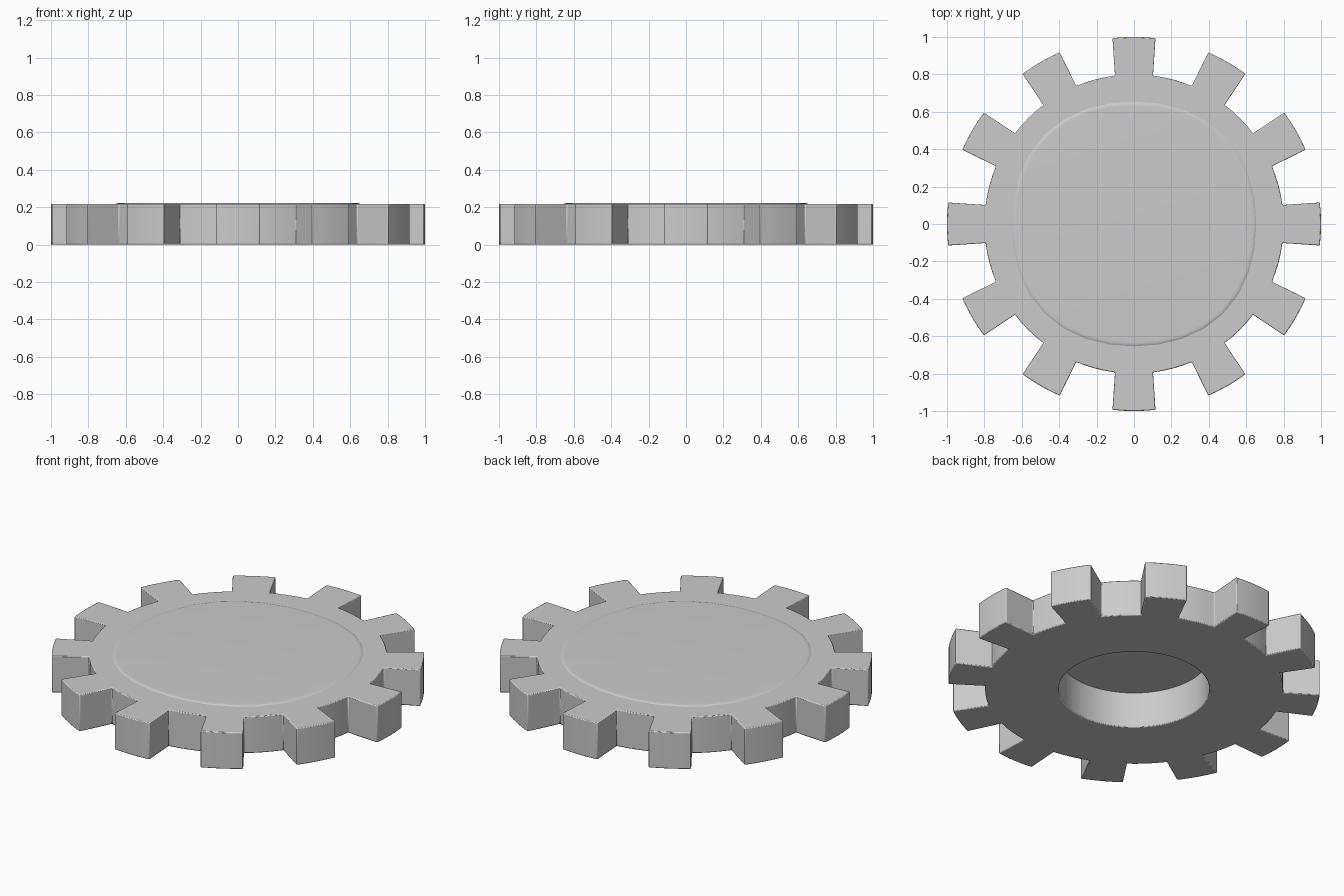
import bpy, bmesh
from math import radians, cos, sin, pi

if "Cube" in bpy.data.objects:
    bpy.data.objects.remove(bpy.data.objects["Cube"])

TEETH = 12
HEIGHT = 0.217


def polar(r, a, z):
    return (r * cos(a), r * sin(a), z)


def finish(name, bm, bevel=0.0):
    bmesh.ops.recalc_face_normals(bm, faces=bm.faces)
    mesh = bpy.data.meshes.new(name)
    bm.to_mesh(mesh)
    bm.free()
    obj = bpy.data.objects.new(name, mesh)
    bpy.context.collection.objects.link(obj)
    if bevel:
        mod = obj.modifiers.new("edge_bevel", 'BEVEL')
        mod.width = bevel
        mod.segments = 2
        mod.limit_method = 'ANGLE'
        mod.angle_limit = radians(40)
    bpy.ops.object.select_all(action='DESELECT')
    obj.select_set(True)
    bpy.context.view_layer.objects.active = obj
    bpy.ops.object.shade_smooth_by_angle(angle=radians(30))
    return obj


def bridge(bm, a, b):
    n = len(a)
    for i in range(n):
        j = (i + 1) % n
        bm.faces.new((a[i], a[j], b[j], b[i]))


# Toothed ring: one tooth and gap (angle, radius), repeated around the axis
tooth = [(-7.3, 0.8), (-6.6, 1), (-3.3, 1), (0, 1), (3.3, 1), (6.6, 1),
         (7.3, 0.8), (11.1, 0.8), (15, 0.8), (18.9, 0.8)]
outline = [(r, radians(a + k * 360 / TEETH)) for k in range(TEETH) for a, r in tooth]
bm = bmesh.new()
outer_low = [bm.verts.new(polar(r, a, 0)) for r, a in outline]
outer_top = [bm.verts.new(polar(r, a, HEIGHT)) for r, a in outline]
inner_top = [bm.verts.new(polar(0.405, a, HEIGHT)) for r, a in outline]
inner_low = [bm.verts.new(polar(0.405, a, 0)) for r, a in outline]
loops = [outer_low, outer_top, inner_top, inner_low]
for i in range(4):
    bridge(bm, loops[i], loops[(i + 1) % 4])
finish("gear_ring", bm, 0.005)

# Thin cover plate: slightly squarish disc with a rounded rim
N = 32
bm = bmesh.new()
profile = [(0.0, HEIGHT - 0.003), (0.0, HEIGHT), (-0.005, HEIGHT + 0.003),
           (-0.014, HEIGHT + 0.005), (-0.025, HEIGHT + 0.0055)]
rings = []
for inset, z in profile:
    ring = []
    for i in range(N):
        a = 2 * pi * i / N
        r = 0.665 - 0.011 * cos(4 * a) + inset
        ring.append(bm.verts.new(polar(r, a, z)))
    rings.append(ring)
for a, b in zip(rings, rings[1:]):
    bridge(bm, a, b)
bm.faces.new(rings[0])
bm.faces.new(rings[-1])
finish("cover_plate", bm)
